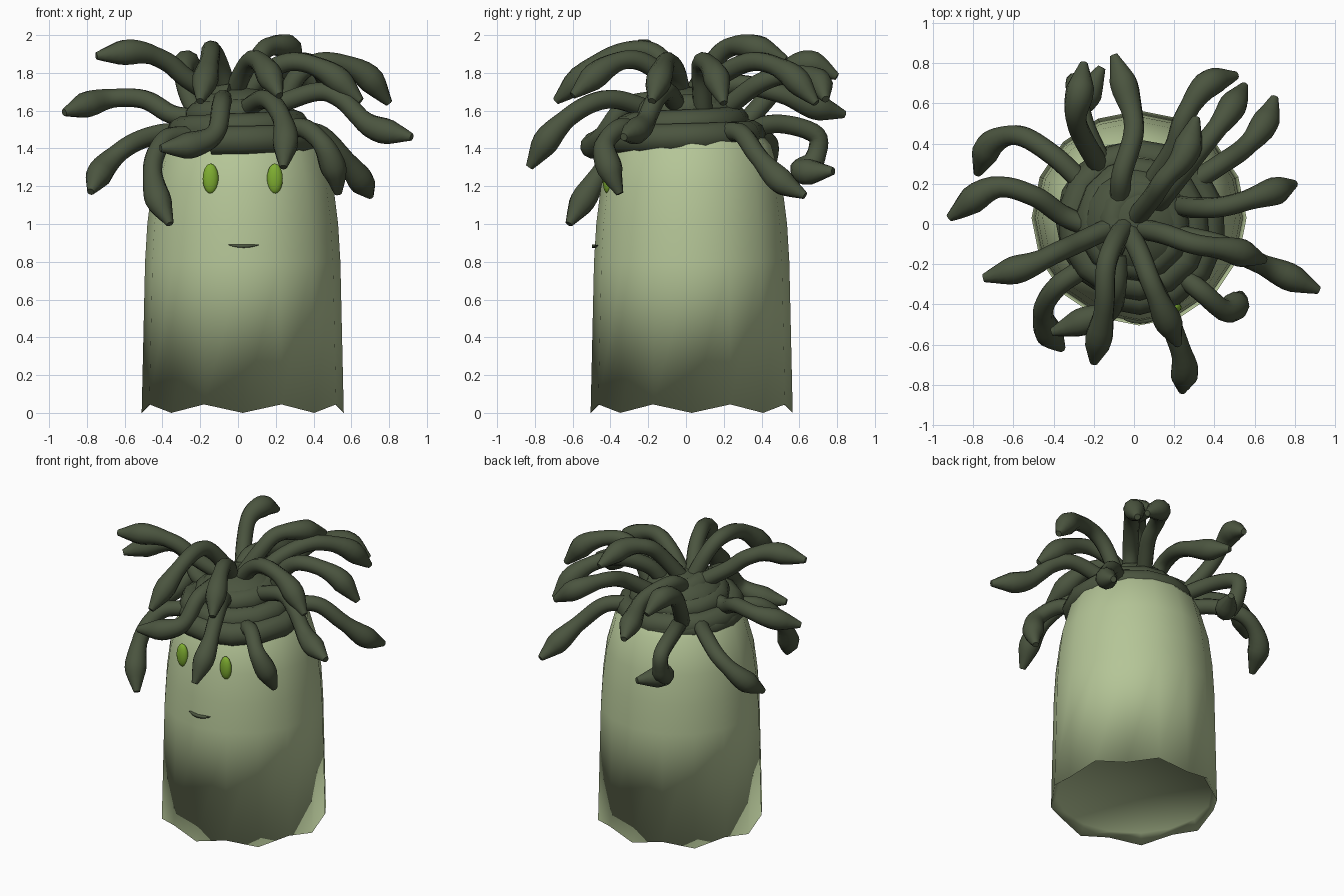
import bpy, bmesh
from math import sin, cos, pi
from mathutils import Vector

if "Cube" in bpy.data.objects:
    bpy.data.objects.remove(bpy.data.objects["Cube"], do_unlink=True)


def make_material(name, rgb):
    mat = bpy.data.materials.new(name)
    mat.use_nodes = True
    mat.diffuse_color = (*rgb, 1)
    mat.node_tree.nodes["Principled BSDF"].inputs["Base Color"].default_value = (*rgb, 1)
    return mat


SKIN = make_material("pale green skin", (.46, .56, .31))
SNAKE = make_material("dark green snake", (.07, .09, .05))
EYE = make_material("bright green eye", (.21, .42, .03))
CENTRE = Vector((.025, .03, 0))


def add_object(name, mesh, mat):
    obj = bpy.data.objects.new(name, mesh)
    bpy.context.collection.objects.link(obj)
    mesh.materials.clear()
    mesh.materials.append(mat)
    for face in mesh.polygons:
        face.use_smooth = True
    return obj


def from_bmesh(name, bm, mat):
    mesh = bpy.data.meshes.new(name)
    bmesh.ops.recalc_face_normals(bm, faces=bm.faces)
    bm.to_mesh(mesh)
    bm.free()
    return add_object(name, mesh, mat)


def ellipsoid(name, location, size, mat):
    bm = bmesh.new()
    bmesh.ops.create_uvsphere(bm, u_segments=16, v_segments=10, radius=1)
    bmesh.ops.scale(bm, vec=size, verts=bm.verts)
    bmesh.ops.translate(bm, vec=location, verts=bm.verts)
    return from_bmesh(name, bm, mat)


def tube(name, points, radii, mat):
    """Sweep a round section with a changing radius along the points."""
    curve = bpy.data.curves.new(name + " path", "CURVE")
    curve.dimensions = "3D"
    curve.bevel_depth = 1
    curve.bevel_resolution = 3
    curve.use_fill_caps = True
    spline = curve.splines.new("POLY")
    spline.points.add(len(points) - 1)
    for target, point, radius in zip(spline.points, points, radii):
        target.co = (*point, 1)
        target.radius = radius
    helper = bpy.data.objects.new(name + " helper", curve)
    bpy.context.collection.objects.link(helper)
    graph = bpy.context.evaluated_depsgraph_get()
    mesh = bpy.data.meshes.new_from_object(helper.evaluated_get(graph))
    bpy.data.objects.remove(helper, do_unlink=True)
    mesh.name = name
    return add_object(name, mesh, mat)


def smooth_path(knots, steps=6):
    """Catmull-Rom curve through the knots."""
    knots = [Vector(k) for k in knots]
    padded = [knots[0] * 2 - knots[1]] + knots + [knots[-1] * 2 - knots[-2]]
    path = []
    for a, b, c, d in zip(padded, padded[1:], padded[2:], padded[3:]):
        for i in range(steps):
            t = i / steps
            path.append((b * 2 + (c - a) * t + (a * 2 - b * 5 + c * 4 - d) * t * t
                         + (b * 3 - a - c * 3 + d) * t ** 3) / 2)
    return path + [knots[-1]]


HEAD_SHAPE = [(0, .02), (.06, .042), (.14, .07), (.19, .07), (.32, .051), (9, .056)]


def head_radius(distance):
    """Snake thickness at a distance from the nose."""
    for (d0, r0), (d1, r1) in zip(HEAD_SHAPE, HEAD_SHAPE[1:]):
        if distance <= d1:
            return r0 + (r1 - r0) * (distance - d0) / (d1 - d0)


def snake(place, *knots):
    path = smooth_path(knots)
    radii, distance = [], 0
    for i in range(len(path) - 1, -1, -1):
        radii.insert(0, head_radius(distance))
        distance += (path[i] - path[i - 1]).length if i else 0
    tube("snake " + place, path, radii, SNAKE)


# Body: a tall domed sleeve with a zigzag hem, folded in to a hollow underside
SIDES = 16
bm = bmesh.new()
rings = []
for r, z in [(.5, .07), (.535, 0), (.517, .8), (.505, 1), (.48, 1.2), (.42, 1.42), (.3, 1.55), (.1, 1.6)]:
    ring = []
    for k in range(SIDES):
        angle = 2 * pi * k / SIDES - pi / 2
        hem = .045 * (k % 2) if z == 0 else 0
        ring.append(bm.verts.new(CENTRE + Vector((r * cos(angle), r * sin(angle), z + hem))))
    rings.append(ring)
for low, high in zip(rings, rings[1:]):
    for k in range(SIDES):
        n = (k + 1) % SIDES
        bm.faces.new((low[k], low[n], high[n], high[k]))
bm.faces.new(rings[-1])
underside = bm.verts.new(CENTRE + Vector((0, 0, .12)))
for k in range(SIDES):
    bm.faces.new((rings[0][k], underside, rings[0][(k + 1) % SIDES]))
from_bmesh("body", bm, SKIN)

# Face: two oval eyes and a thin smile
for side, x in (("right", -.145), ("left", .195)):
    ellipsoid(side + " eye", (x, -.415, 1.24), (.042, .027, .08), EYE)

bm = bmesh.new()
front, back = [], []
for i in range(9):
    t = i / 4 - 1
    for z in (.891, .891 - .014 * (1 - t * t) - .003):
        front.append(bm.verts.new((.03 + .08 * t, -.497 + .02 * t * t, z)))
        back.append(bm.verts.new((.03 + .08 * t, -.46, z)))
for row in (front, back):
    for i in range(0, len(row) - 2, 2):
        bm.faces.new((row[i], row[i + 1], row[i + 3], row[i + 2]))
for i in range(0, len(front) - 2, 2):
    for j in (i, i + 1):
        bm.faces.new((front[j], front[j + 2], back[j + 2], back[j]))
from_bmesh("mouth", bm, SNAKE)

# Headdress: one thick coil winding up to a rounded crown
TURNS, PER_TURN = 3, 14
coil = []
for i in range(TURNS * PER_TURN + 1):
    t = i / (TURNS * PER_TURN)
    angle = 2 * pi * i / PER_TURN - 2
    r = .375 - .275 * t ** 1.3
    coil.append(Vector((.02 + r * cos(angle), r * sin(angle), 1.44 + .23 * t ** 1.2)))
tube("coiled headdress", coil, [.08] * len(coil), SNAKE)
ellipsoid("crown", (.01, .01, 1.58), (.27, .27, .15), SNAKE)
ellipsoid("scalp", (.02, .01, 1.46), (.41, .41, .14), SNAKE)

# Upper snakes, each from its root to its nose
snake("upper right", (-.1, -.01, 1.66), (-.27, -.09, 1.77), (-.38, -.14, 1.86), (-.53, -.21, 1.91), (-.75, -.27, 1.89))
snake("upper front right", (-.04, 0, 1.66), (-.1, -.1, 1.84), (-.14, -.22, 1.92), (-.15, -.43, 1.87), (-.2, -.69, 1.65))
snake("upper front left", (-.03, -.03, 1.68), (.03, -.15, 1.81), (.08, -.28, 1.87), (.14, -.42, 1.83), (.22, -.6, 1.68))
snake("upper left", (.02, -.02, 1.66), (.15, -.05, 1.8), (.3, -.1, 1.86), (.48, -.13, 1.8), (.65, -.18, 1.65))
snake("upper left rear", (.22, .09, 1.6), (.32, .08, 1.79), (.46, .09, 1.86), (.66, .15, 1.8), (.8, .2, 1.64))
snake("upper rear corner", (.1, .08, 1.64), (.18, .18, 1.78), (.32, .36, 1.86), (.46, .54, 1.8), (.55, .69, 1.64))
snake("tallest", (0, .02, 1.66), (.09, .13, 1.84), (.15, .22, 1.93), (.25, .34, 1.94), (.31, .53, 1.87))
snake("upper rear", (.1, .22, 1.62), (.2, .38, 1.74), (.25, .53, 1.79), (.36, .69, 1.76), (.51, .74, 1.66))
snake("upper rear right", (-.18, .3, 1.52), (-.26, .44, 1.68), (-.29, .54, 1.81), (-.27, .66, 1.85), (-.25, .8, 1.78))

# Middle snakes
snake("middle right", (-.2, -.02, 1.56), (-.35, .04, 1.58), (-.5, .14, 1.66), (-.7, .18, 1.66), (-.92, .03, 1.59))
snake("middle left", (.2, -.05, 1.63), (.42, -.1, 1.7), (.55, -.16, 1.66), (.7, -.23, 1.52), (.92, -.33, 1.46))
snake("middle rear", (-.07, .12, 1.66), (-.06, .25, 1.74), (0, .47, 1.7), (-.04, .66, 1.63), (-.1, .84, 1.58))
snake("middle front", (.03, -.18, 1.6), (.13, -.38, 1.66), (.2, -.54, 1.62), (.25, -.7, 1.49), (.24, -.83, 1.3))
snake("middle front right", (-.08, -.15, 1.66), (-.09, -.32, 1.62), (-.12, -.43, 1.48), (-.24, -.48, 1.42), (-.41, -.54, 1.4))

# Lower snakes that hang over the rim
snake("lower right", (-.25, .2, 1.48), (-.4, .34, 1.48), (-.57, .44, 1.42), (-.71, .4, 1.3), (-.78, .25, 1.17))
snake("lower front right", (-.25, -.22, 1.47), (-.38, -.31, 1.45), (-.45, -.42, 1.32), (-.43, -.53, 1.15), (-.36, -.62, 1))
snake("lower front left", (.22, -.24, 1.47), (.34, -.34, 1.51), (.45, -.43, 1.42), (.51, -.4, 1.28), (.53, -.35, 1.16))
snake("lower left", (.25, .18, 1.48), (.42, .29, 1.48), (.55, .38, 1.36), (.65, .5, 1.23), (.7, .63, 1.15))
snake("lower rear", (-.16, .3, 1.5), (-.25, .5, 1.53), (-.29, .69, 1.47), (-.28, .68, 1.34), (-.25, .62, 1.28), (-.16, .78, 1.28))
